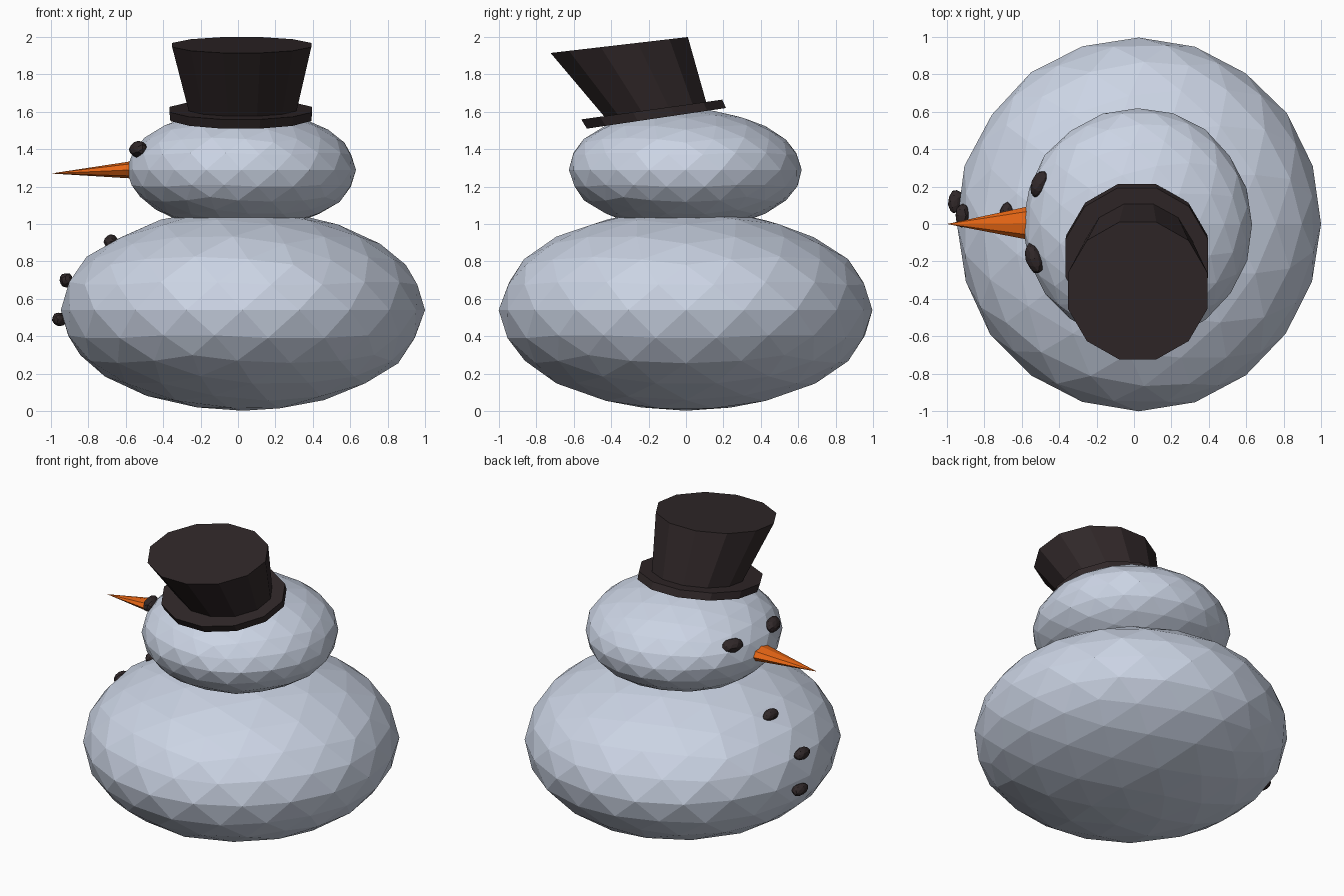
import bpy, bmesh, math, random
from mathutils import Vector, Matrix

if "Cube" in bpy.data.objects:
    bpy.data.objects.remove(bpy.data.objects["Cube"])

random.seed(4)


def material(name, rgb):
    m = bpy.data.materials.new(name)
    m.diffuse_color = (*rgb, 1.0)
    m.use_nodes = True
    m.node_tree.nodes["Principled BSDF"].inputs["Base Color"].default_value = m.diffuse_color
    return m


SNOW = material("snow", (0.60, 0.66, 0.78))
BLACK = material("charcoal black", (0.030, 0.021, 0.022))
ORANGE = material("carrot orange", (0.78, 0.13, 0.007))


def finish(name, bm, mat):
    bmesh.ops.recalc_face_normals(bm, faces=bm.faces)
    me = bpy.data.meshes.new(name)
    bm.to_mesh(me)
    bm.free()
    me.materials.append(mat)
    ob = bpy.data.objects.new(name, me)
    bpy.context.collection.objects.link(ob)
    return ob


def lump(name, mat, center, radii, rot=Matrix(), subdiv=3, jitter=0.0):
    """Faceted ellipsoid, optionally slightly uneven."""
    bm = bmesh.new()
    bmesh.ops.create_icosphere(bm, subdivisions=subdiv, radius=1.0)
    for v in bm.verts:
        v.co *= 1 + random.uniform(-jitter, jitter)
    mtx = Matrix.Translation(center) @ rot @ Matrix.Diagonal((*radii, 1.0))
    bmesh.ops.transform(bm, matrix=mtx, verts=bm.verts)
    return finish(name, bm, mat)


def leaning_loft(name, mat, rings, sides=12):
    """Capped tube through tilted rings: (cx, cy, cz, rx, ry, slope in y)."""
    bm = bmesh.new()
    loops = []
    for cx, cy, cz, rx, ry, slope in rings:
        loop = []
        for i in range(sides):
            a = 2 * math.pi * (i + 0.5) / sides
            y = ry * math.sin(a)
            loop.append(bm.verts.new((cx + rx * math.cos(a), cy + y, cz + slope * y)))
        loops.append(loop)
    for lo, hi in zip(loops, loops[1:]):
        for i in range(sides):
            j = (i + 1) % sides
            bm.faces.new((lo[i], lo[j], hi[j], hi[i]))
    bm.faces.new(loops[0][::-1])
    bm.faces.new(loops[-1])
    return finish(name, bm, mat)


# Snowballs
BODY = (Vector((0.025, 0, 0.54)), Vector((0.975, 1.0, 0.54)))
HEAD = (Vector((0.02, -0.003, 1.29)), Vector((0.612, 0.625, 0.325)))
lump("body", SNOW, *BODY, jitter=0.006)
lump("head", SNOW, *HEAD, jitter=0.008)


# Coal pieces lying flat against a snowball
def coal(name, pos, ball, radii):
    p = Vector(pos)
    d = p - ball[0]
    normal = Vector([d[i] / ball[1][i] ** 2 for i in range(3)])
    rot = normal.to_track_quat('X', 'Z').to_matrix().to_4x4()
    lump(name, BLACK, p, radii, rot, subdiv=2, jitter=0.06)


coal("eye_left", (-0.535, -0.185, 1.40), HEAD, (0.042, 0.085, 0.045))
coal("eye_right", (-0.505, 0.215, 1.40), HEAD, (0.042, 0.075, 0.045))
for i, pos in enumerate([(-0.68, 0.05, 0.905), (-0.918, 0.045, 0.70), (-0.955, 0.12, 0.49)]):
    coal(f"button_{i + 1}", pos, BODY, (0.038, 0.065, 0.038))

# Carrot nose: flattened cone pointing to -x
bm = bmesh.new()
base = [bm.verts.new((-0.56, 0.005 + 0.09 * math.cos(a), 1.29 + 0.047 * math.sin(a)))
        for a in (2 * math.pi * k / 8 for k in range(8))]
tip = bm.verts.new((-1.0, 0, 1.27))
for k in range(8):
    bm.faces.new((base[k], base[(k + 1) % 8], tip))
bm.faces.new(base)
finish("nose", bm, ORANGE)

# Leaning top hat
leaning_loft("hat_brim", BLACK, [
    (0.015, -0.158, 1.565, 0.39, 0.385, 0.148),
    (0.015, -0.183, 1.612, 0.395, 0.390, 0.140),
])
leaning_loft("hat_crown", BLACK, [
    (0.025, -0.158, 1.600, 0.295, 0.280, 0.130),
    (0.020, -0.357, 1.957, 0.385, 0.380, 0.116),
])
